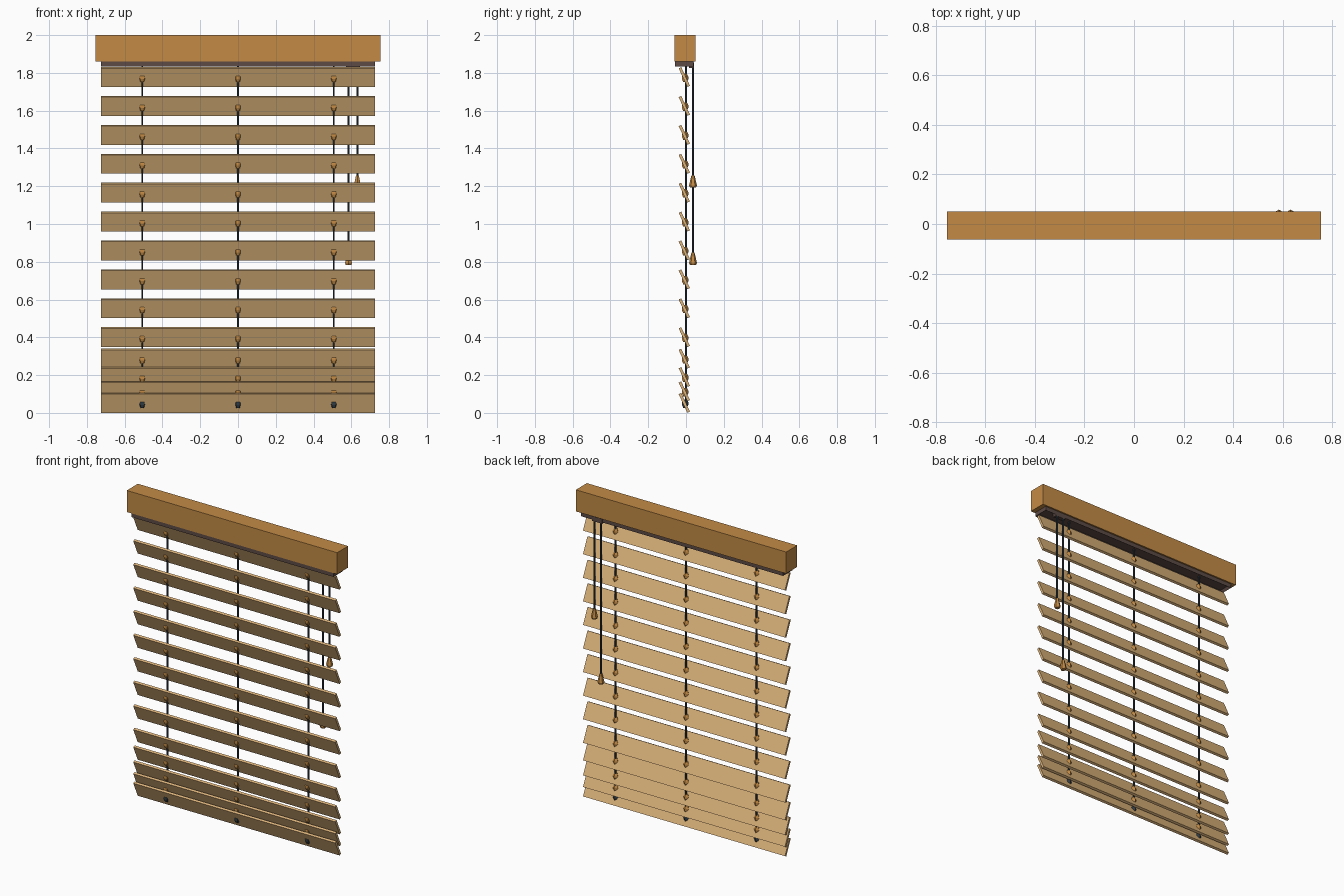
import bpy, bmesh, math
from mathutils import Matrix

if "Cube" in bpy.data.objects:
    bpy.data.objects.remove(bpy.data.objects["Cube"])


def material(name, rgb):
    m = bpy.data.materials.new(name)
    m.diffuse_color = (*rgb, 1)
    m.use_nodes = True
    m.node_tree.nodes["Principled BSDF"].inputs["Base Color"].default_value = m.diffuse_color
    return m


OAK = material("oak", (0.55, 0.26, 0.06))
SLAT = material("light_wood", (0.73, 0.46, 0.20))
DARK = material("dark_rail", (0.11, 0.07, 0.06))
CORD = material("cord", (0.03, 0.045, 0.055))


def finish(bm, name, mat):
    bmesh.ops.recalc_face_normals(bm, faces=bm.faces)
    me = bpy.data.meshes.new(name)
    bm.to_mesh(me)
    bm.free()
    me.materials.append(mat)
    ob = bpy.data.objects.new(name, me)
    bpy.context.collection.objects.link(ob)
    return ob


def box(name, size, loc, mat, tilt=0, recess=None):
    bm = bmesh.new()
    bmesh.ops.create_cube(bm, size=1, matrix=Matrix.Diagonal((*size, 1)))
    if recess:
        bottom = [f for f in bm.faces if f.normal.z < -0.9]
        bmesh.ops.inset_region(bm, faces=bottom, thickness=recess[0])
        bmesh.ops.translate(bm, verts=bottom[0].verts, vec=(0, 0, recess[1]))
    ob = finish(bm, name, mat)
    ob.location = loc
    ob.rotation_euler.x = tilt
    return ob


def lathe(name, profile, loc, mat, sides=6):
    # profile is a list of (radius, height) rings, capped at both ends
    bm = bmesh.new()
    rings = [[bm.verts.new((r * math.sin(2 * math.pi * i / sides),
                            r * math.cos(2 * math.pi * i / sides), z))
              for i in range(sides)] for r, z in profile]
    for a, b in zip(rings, rings[1:]):
        for i in range(sides):
            j = (i + 1) % sides
            bm.faces.new((a[i], a[j], b[j], b[i]))
    bm.faces.new(rings[0])
    bm.faces.new(rings[-1])
    ob = finish(bm, name, mat)
    ob.location = loc
    return ob


# Head box and the channel rail under it
box("head_box", (1.51, 0.113, 0.14), (0, -0.0055, 1.93), OAK)
box("under_rail", (1.45, 0.098, 0.028), (0, -0.008, 1.847), DARK, recess=(0.014, 0.018))

# Tilted slats, gathered closer together at the bottom
slat_z = [1.778 - 0.153 * i for i in range(10)] + [0.287, 0.19, 0.114, 0.053]
LADDERS = (-0.507, 0, 0.507)
KNOT = [(0.011, -0.022), (0.019, -0.006), (0.019, 0.006), (0.011, 0.022)]
for n, z in enumerate(slat_z):
    box(f"slat_{n + 1}", (1.45, 0.015, 0.109), (0, -0.009, z), SLAT, math.radians(25))
    last = n == len(slat_z) - 1
    for k, x in enumerate(LADDERS):
        lathe(f"slat_knot_{n + 1}_{k + 1}", KNOT, (x, -0.006, z - 0.004),
              CORD if last else OAK, 5)

# Ladder cords through the slats
for k, x in enumerate(LADDERS):
    lathe(f"ladder_cord_{k + 1}", [(0.006, 0.04), (0.006, 1.85)], (x, 0, 0), CORD)

# Pull cords with wooden tassels, hung from a small guide
box("cord_guide", (0.075, 0.026, 0.03), (0.609, 0.03, 1.84), DARK)
TASSEL = [(0.016, 0), (0.021, 0.012), (0.011, 0.055), (0.008, 0.066)]
for k, (x, z) in enumerate(((0.585, 0.782), (0.632, 1.192))):
    lathe(f"pull_cord_{k + 1}", [(0.006, z + 0.05), (0.006, 1.85)], (x, 0.037, 0), CORD)
    lathe(f"pull_tassel_{k + 1}", TASSEL, (x, 0.037, z), OAK)
